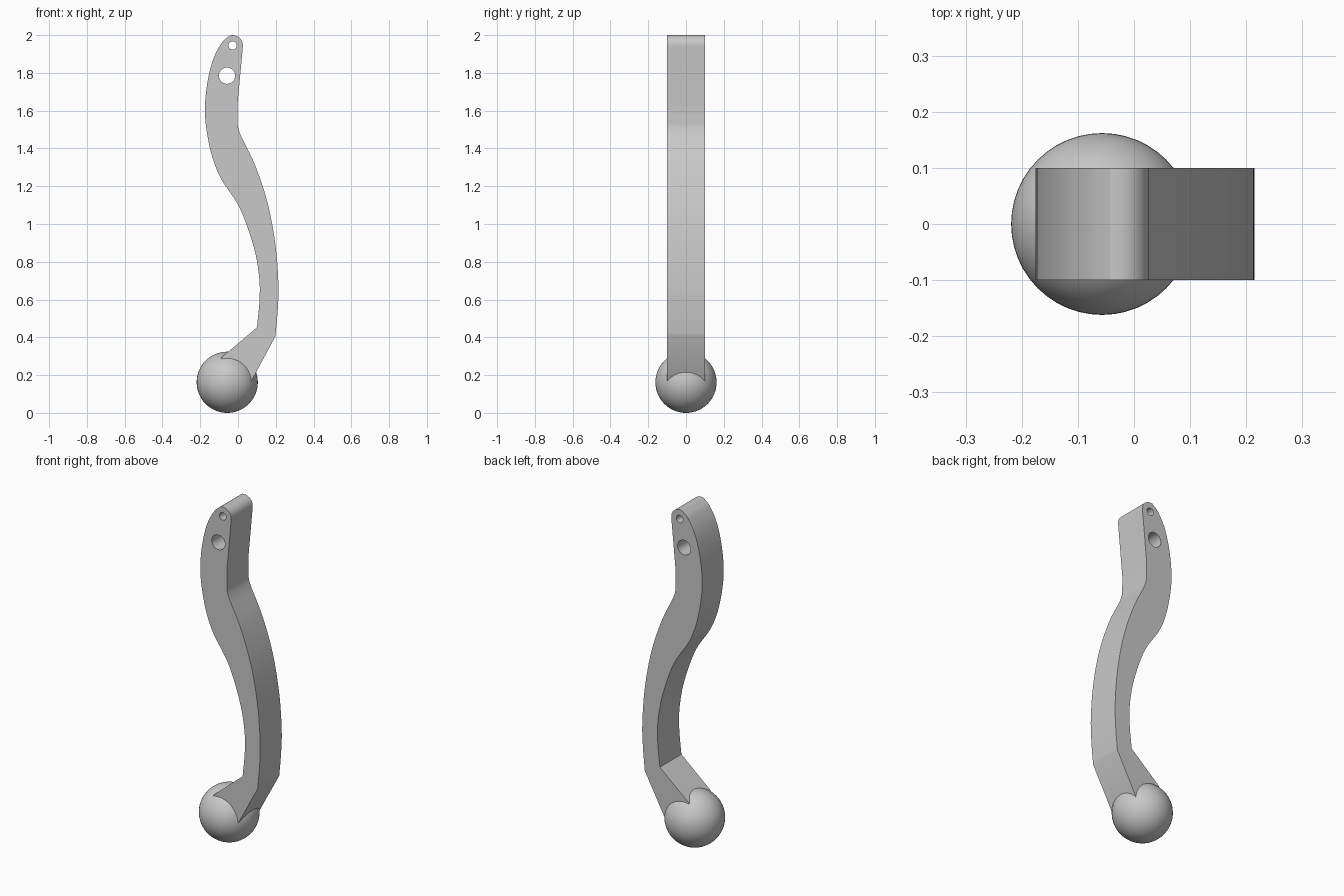
import bpy
import bmesh
import math
from mathutils import Vector

if "Cube" in bpy.data.objects:
    bpy.data.objects.remove(bpy.data.objects["Cube"])

HALF_WIDTH = 0.1
TIP = Vector((-0.029, 1.945))

grey = bpy.data.materials.new("light grey")
grey.use_nodes = True
COLOUR = (0.58, 0.58, 0.58, 1)
grey.diffuse_color = COLOUR
grey.node_tree.nodes["Principled BSDF"].inputs["Base Color"].default_value = COLOUR


def smooth_path(points, steps=6):
    """Catmull-Rom curve through the given points."""
    p = [Vector(q) for q in points]
    p = [2 * p[0] - p[1]] + p + [2 * p[-1] - p[-2]]
    out = []
    for a, b, c, d in zip(p, p[1:], p[2:], p[3:]):
        for i in range(steps):
            t = i / steps
            out.append(0.5 * (2 * b + (c - a) * t + (2 * a - 5 * b + 4 * c - d) * t * t
                              + (3 * b - a - 3 * c + d) * t ** 3))
    return out + [p[-2]]


def shade(obj, angle):
    bpy.ops.object.select_all(action='DESELECT')
    obj.select_set(True)
    bpy.context.view_layer.objects.active = obj
    bpy.ops.object.shade_smooth_by_angle(angle=math.radians(angle))


# Curved arm: side profile extruded across the width
right_side = smooth_path([(0.198, 0.405), (0.21, 0.54), (0.214, 0.68), (0.198, 0.89),
                          (0.156, 1.114), (0.087, 1.32), (0.008, 1.485),
                          (-0.002, 1.56), (-0.003, 1.63)])
rounded_tip = [TIP + 0.055 * Vector((math.cos(a), math.sin(a)))
               for a in (math.radians(-6 + 10 * i) for i in range(12))]
left_side = smooth_path([(-0.05, 1.993), (-0.085, 1.96), (-0.13, 1.876), (-0.161, 1.754),
                         (-0.175, 1.62), (-0.167, 1.5), (-0.137, 1.357), (-0.087, 1.235),
                         (0.008, 1.087), (0.08, 0.89), (0.111, 0.73), (0.114, 0.6),
                         (0.1, 0.452)])
foot_end = [(-0.09, 0.291), (-0.057, 0.2), (0.0, 0.15), (0.062, 0.152)]
outline = right_side + rounded_tip + left_side + foot_end

bm = bmesh.new()
face = bm.faces.new([bm.verts.new((p[0], -HALF_WIDTH, p[1])) for p in outline])
ext = bmesh.ops.extrude_face_region(bm, geom=[face])
bmesh.ops.translate(bm, vec=(0, 2 * HALF_WIDTH, 0),
                    verts=[v for v in ext["geom"] if isinstance(v, bmesh.types.BMVert)])
bmesh.ops.recalc_face_normals(bm, faces=bm.faces)
mesh = bpy.data.meshes.new("curved_arm")
bm.to_mesh(mesh)
bm.free()
arm = bpy.data.objects.new("curved_arm", mesh)
bpy.context.collection.objects.link(arm)
mesh.materials.append(grey)


# Pivot holes through the top of the arm
def drill(name, x, z, radius, y=0, depth=0.4):
    bpy.ops.mesh.primitive_cylinder_add(vertices=32, radius=radius, depth=depth,
                                        location=(x, y, z), rotation=(math.pi / 2, 0, 0))
    cutter = bpy.context.object
    cutter.name = name
    cutter.data.materials.append(grey)
    cutter.hide_render = True
    cutter.display_type = 'WIRE'
    mod = arm.modifiers.new(name, 'BOOLEAN')
    mod.operation = 'DIFFERENCE'
    mod.solver = 'EXACT'
    mod.object = cutter
    bpy.context.view_layer.objects.active = arm
    bpy.ops.object.modifier_apply(modifier=name)
    bpy.data.objects.remove(cutter)


drill("large_hole_cutter", -0.058, 1.785, 0.043)
drill("small_hole_cutter", TIP.x, TIP.y, 0.022)
shade(arm, 25)

# Ball at the foot of the arm
bpy.ops.mesh.primitive_uv_sphere_add(segments=48, ring_count=32, radius=0.162,
                                     location=(-0.057, 0, 0.162))
ball = bpy.context.object
ball.name = "ball_foot"
ball.data.materials.append(grey)
shade(ball, 30)
